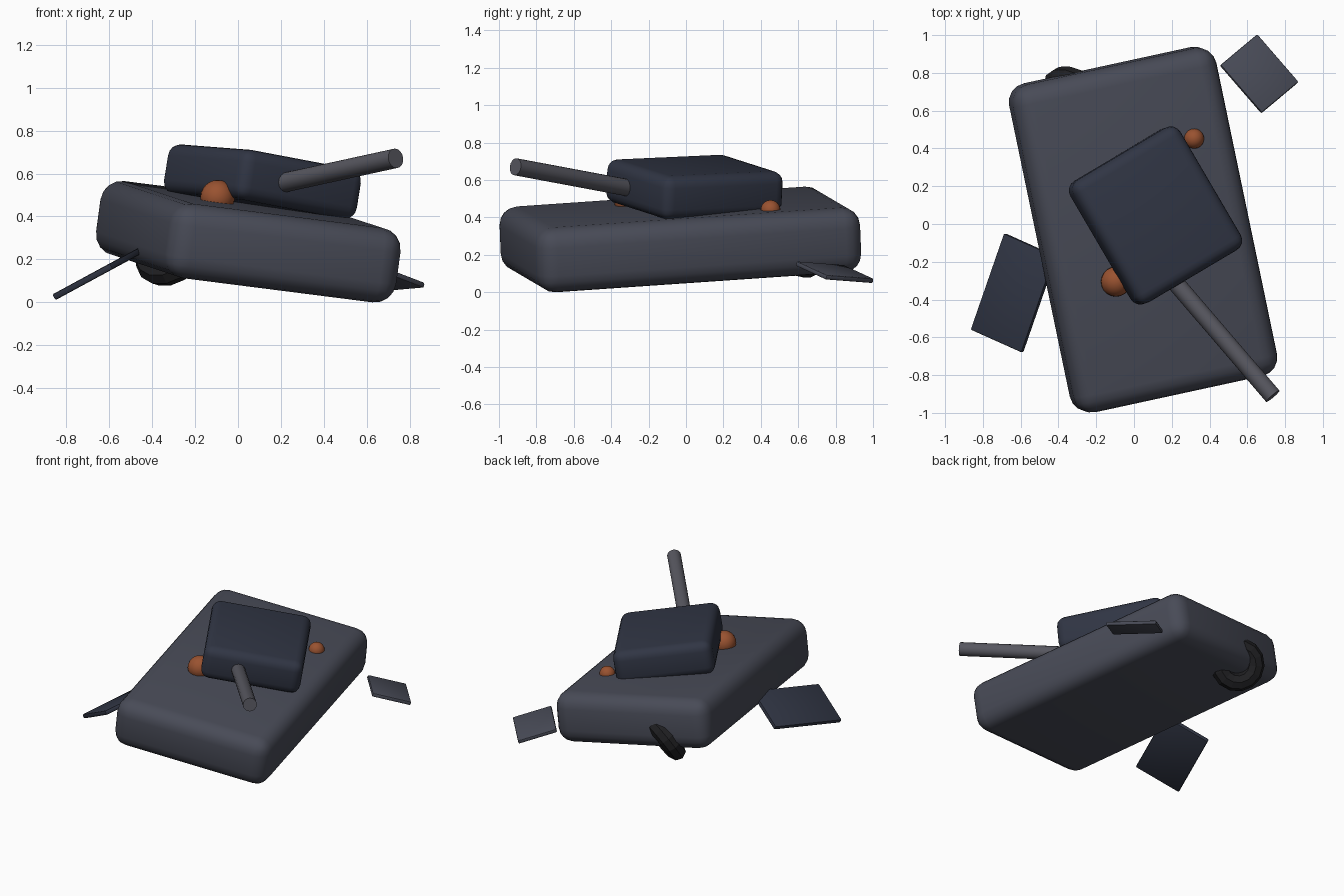
import bpy, bmesh
from mathutils import Vector, Matrix

if "Cube" in bpy.data.objects:
    bpy.data.objects.remove(bpy.data.objects["Cube"])


def material(name, rgb):
    m = bpy.data.materials.new(name)
    m.diffuse_color = (*rgb, 1)
    m.use_nodes = True
    m.node_tree.nodes["Principled BSDF"].inputs["Base Color"].default_value = m.diffuse_color
    return m


HULL = material("slate", (0.065, 0.07, 0.095))
DARK = material("dark_blue", (0.03, 0.036, 0.058))
STEEL = material("steel", (0.095, 0.095, 0.115))
RUST = material("rust", (0.32, 0.085, 0.03))
BLACK = material("black", (0.014, 0.014, 0.016))


def frame(center, along_x, along_y):
    """Orthonormal placement matrix from a centre and two edge directions."""
    x = Vector(along_x).normalized()
    z = x.cross(Vector(along_y)).normalized()
    y = z.cross(x)
    m = Matrix((x, y, z)).transposed().to_4x4()
    m.translation = center
    return m


def finish(name, bm, matrix, mat, smooth=True):
    bmesh.ops.recalc_face_normals(bm, faces=bm.faces)
    mesh = bpy.data.meshes.new(name)
    bm.to_mesh(mesh)
    bm.free()
    ob = bpy.data.objects.new(name, mesh)
    bpy.context.collection.objects.link(ob)
    ob.matrix_world = matrix
    mesh.materials.append(mat)
    if smooth:
        bpy.ops.object.select_all(action='DESELECT')
        ob.select_set(True)
        bpy.context.view_layer.objects.active = ob
        bpy.ops.object.shade_smooth_by_angle()
    return ob


def rounded_box(name, size, radius, segments, matrix, mat):
    bm = bmesh.new()
    bmesh.ops.create_cube(bm, size=1)
    bmesh.ops.scale(bm, vec=size, verts=bm.verts)
    bmesh.ops.bevel(bm, geom=bm.edges[:], offset=radius, segments=segments,
                    profile=0.5, affect='EDGES')
    return finish(name, bm, matrix, mat)


def ball(name, center, radius):
    bm = bmesh.new()
    bmesh.ops.create_uvsphere(bm, u_segments=20, v_segments=12, radius=radius)
    return finish(name, bm, Matrix.Translation(center), RUST)


# Tilted hull and the turret knocked askew on top of it
rounded_box("hull", (1.11, 1.776, 0.35), 0.1, 4,
            frame((0.048, -0.03, 0.2825), (1.06, 0.23, -0.135), (-0.35, 1.74, 0.118)), HULL)
rounded_box("turret", (0.665, 0.75, 0.236), 0.06, 4,
            frame((0.114, 0.045, 0.5625), (0.849, 0.504, -0.161), (-0.505, 0.863, 0.039)), DARK)

# Gun barrel between two axis points
start, end = Vector((0.18, -0.265, 0.55)), Vector((0.735, -0.912, 0.671))
bm = bmesh.new()
bmesh.ops.create_cone(bm, cap_ends=True, segments=16, radius1=0.046, radius2=0.046,
                      depth=(end - start).length)
turn = (end - start).to_track_quat('Z', 'Y').to_matrix().to_4x4()
finish("barrel", bm, Matrix.Translation((start + end) / 2) @ turn, STEEL)

# Loose armour plates at either side
rounded_box("left_plate", (0.33, 0.548, 0.03), 0.008, 2,
            frame((-0.637, -0.365, 0.143), (0.27, -0.121, 0.146), (0.19, 0.503, 0.103)), DARK)
rounded_box("right_plate", (0.266, 0.335, 0.026), 0.008, 2,
            frame((0.663, 0.795, 0.107), (0.196, 0.164, -0.075), (-0.217, 0.254, -0.02)), HULL)

# Glowing embers half sunk in the deck
ball("front_ember", (-0.095, -0.305, 0.49), 0.08)
ball("rear_ember", (0.318, 0.452, 0.44), 0.053)

# Broken wheel ring around the rear left corner: small circle spun about its axis
bm = bmesh.new()
ring = bmesh.ops.create_circle(bm, segments=8, radius=0.062,
                               matrix=Matrix.Translation((0.118, 0, 0)) @ Matrix.Rotation(1.5708, 4, 'X'))
bmesh.ops.spin(bm, geom=bm.verts[:] + bm.edges[:], cent=(0, 0, 0), axis=(0, 0, 1),
               angle=6.2831853, steps=14, use_merge=True)
bmesh.ops.remove_doubles(bm, verts=bm.verts, dist=0.0005)
axis = Vector((0.45, 0.70, -0.55))
turn = axis.to_track_quat('Z', 'Y').to_matrix().to_4x4()
finish("wheel_ring", bm, Matrix.Translation((-0.315, 0.69, 0.235)) @ turn, BLACK, smooth=False)
